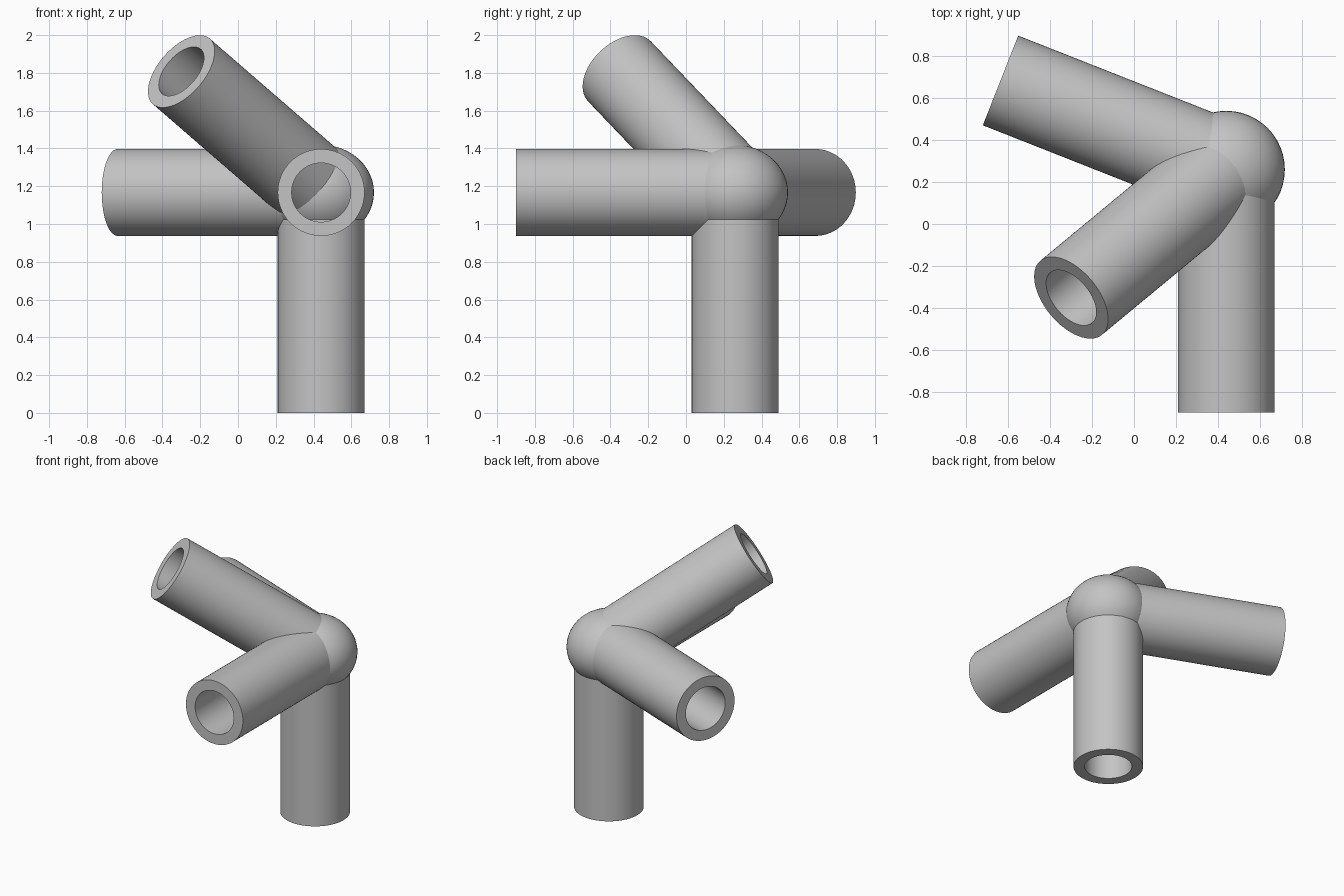
import bpy, bmesh, math
from mathutils import Vector

cube = bpy.data.objects.get("Cube")
if cube:
    bpy.data.objects.remove(cube, do_unlink=True)

HUB = Vector((0.44, 0.26, 1.167))
OUTER, BORE, SIDES = 0.23, 0.156, 64

grey = bpy.data.materials.new("plain_grey")
grey.use_nodes = True
grey.diffuse_color = (0.55, 0.55, 0.55, 1)
grey.node_tree.nodes["Principled BSDF"].inputs["Base Color"].default_value = (0.55, 0.55, 0.55, 1)


def finish(obj):
    obj.data.materials.append(grey)
    bpy.ops.object.select_all(action='DESELECT')
    obj.select_set(True)
    bpy.context.view_layer.objects.active = obj
    bpy.ops.object.shade_smooth_by_angle(angle=math.radians(35))


def tube(name, end):
    """Hollow pipe running from the hub centre to the given end point."""
    axis = Vector(end) - HUB
    # Closed wall section: outer start, outer end, bore end, bore start
    section = [(OUTER, 0), (OUTER, axis.length), (BORE, axis.length), (BORE, 0)]
    bm = bmesh.new()
    rings = []
    for radius, height in section:
        rings.append([bm.verts.new((radius * math.cos(a), radius * math.sin(a), height))
                      for a in (math.tau * i / SIDES for i in range(SIDES))])
    for k, ring in enumerate(rings):
        above = rings[(k + 1) % len(rings)]
        for i in range(SIDES):
            j = (i + 1) % SIDES
            bm.faces.new((ring[i], ring[j], above[j], above[i]))
    bmesh.ops.recalc_face_normals(bm, faces=bm.faces)
    mesh = bpy.data.meshes.new(name)
    bm.to_mesh(mesh)
    bm.free()
    obj = bpy.data.objects.new(name, mesh)
    bpy.context.collection.objects.link(obj)
    obj.location = HUB
    obj.rotation_euler = axis.to_track_quat('Z', 'Y').to_euler()
    finish(obj)


# Four sockets meeting at the hub
tube("lower_tube", (HUB.x, HUB.y, 0))
tube("front_tube", (HUB.x, -0.9, HUB.z))
tube("side_tube", (-0.637, 0.685, HUB.z))
tube("raised_tube", (-0.30, -0.352, 1.808))

# Slightly flattened solid ball over the joint
bpy.ops.mesh.primitive_uv_sphere_add(segments=48, ring_count=24, radius=0.28, location=HUB)
ball = bpy.context.object
ball.name = "hub_ball"
ball.scale.z = 0.9
finish(ball)
